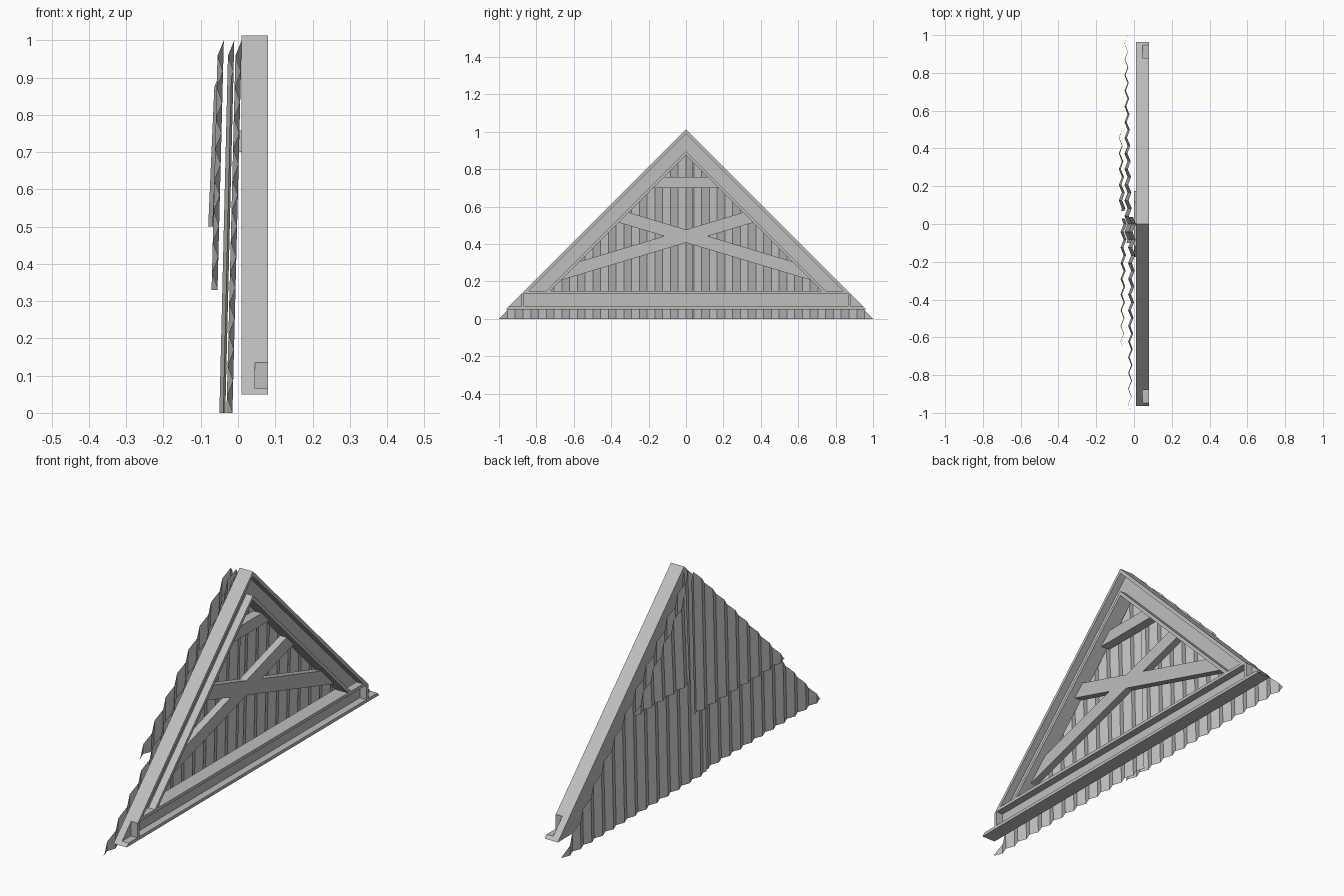
import bpy, bmesh
from math import floor

cube = bpy.data.objects.get("Cube")
if cube:
    bpy.data.objects.remove(cube, do_unlink=True)

grey = bpy.data.materials.new("plain_grey")
grey.use_nodes = True
grey.diffuse_color = (0.52, 0.52, 0.52, 1)
grey.node_tree.nodes["Principled BSDF"].inputs["Base Color"].default_value = (0.52, 0.52, 0.52, 1)

BACK, WEB, FRONT = 0.01, 0.045, 0.08   # depth of the channel section
OUT, OUT_IN, LIP, IN = 1.013, 0.99, 0.897, 0.875   # apex heights of the rafter lines
Z0, Z1, Z2, Z3 = 0.05, 0.065, 0.135, 0.15   # levels of the bottom chord


def finish(name, bm):
    mesh = bpy.data.meshes.new(name)
    bm.to_mesh(mesh)
    bm.free()
    mesh.materials.append(grey)
    obj = bpy.data.objects.new(name, mesh)
    bpy.context.collection.objects.link(obj)
    return obj


def prism(name, outline, x0, x1):
    """Extrude a (y, z) outline from x0 to x1."""
    bm = bmesh.new()
    face = bm.faces.new([bm.verts.new((x0, y, z)) for y, z in outline])
    ext = bmesh.ops.extrude_face_region(bm, geom=[face])
    moved = [g for g in ext["geom"] if isinstance(g, bmesh.types.BMVert)]
    bmesh.ops.translate(bm, verts=moved, vec=(x1 - x0, 0, 0))
    bmesh.ops.recalc_face_normals(bm, faces=bm.faces)
    return finish(name, bm)


def chevron(name, top, under, foot, x0, x1):
    """Pair of 45 degree rafters meeting at the ridge."""
    prism(name, [(0, top), (top - foot, foot), (under - foot, foot),
                 (0, under), (foot - under, foot), (foot - top, foot)], x0, x1)


def bar(name, low, high, slope, x0, x1):
    """Board that runs between the two rafters and is trimmed by them."""
    right = [((IN - c) / (1 + slope), c) for c in (low, high)]
    left = [((c - IN) / (1 - slope), c) for c in (high, low)]
    prism(name, [(y, c + slope * y) for y, c in right + left], x0, x1)


# Rafter channel: web and two flanges
chevron("rafter_web", OUT, IN, Z3, BACK, WEB)
chevron("rafter_outer_flange", OUT, OUT_IN, Z2, WEB, FRONT)
chevron("rafter_inner_flange", LIP, IN, Z3, WEB, FRONT)

# Bottom chord channel
def chord(name, low, high, apex, x0, x1):
    prism(name, [(low - apex, low), (apex - low, low),
                 (apex - high, high), (high - apex, high)], x0, x1)


chord("chord_web", Z0, Z3, OUT, BACK, WEB)
chord("chord_lower_flange", Z0, Z1, OUT, WEB, FRONT)
chord("chord_upper_flange", Z2, Z3, OUT_IN, WEB, FRONT)
for side, s in (("left", 1), ("right", -1)):
    prism("chord_cap_" + side, [(s * 0.865, Z1), (s * 0.88, Z1),
                                (s * 0.88, Z2), (s * 0.865, Z2)], WEB, FRONT)

# Braces
bar("brace_rising", 0.407, 0.477, 0.3, BACK, WEB)
bar("brace_falling", 0.407, 0.477, -0.3, BACK, WEB)
bar("collar_tie", 0.70, 0.758, 0, 0, WEB)


# Folded roofing sheets, trimmed to the gable line
def sheet(name, y0, y1, foot, x_foot, x_top, period=0.083, depth=0.008):
    half = period / 2
    y0, y1 = max(y0, foot - 1), min(y1, 1 - foot)
    ys = {y0, y1} | {k * half for k in range(floor(y0 / half), floor(y1 / half) + 2)
                     if y0 < k * half < y1}
    bm = bmesh.new()
    columns = []
    for y in sorted(ys):
        phase = (y / period) % 1
        wave = depth * (4 * abs(phase - 0.5) - 1)
        column = []
        for z in (foot, max(1 - abs(y), foot + 0.0005)):
            t = (z - foot) / (1 - foot)
            column.append(bm.verts.new((x_foot + t * (x_top - x_foot) + wave, y, z)))
        columns.append(column)
    for a, b in zip(columns, columns[1:]):
        bm.faces.new((a[0], a[1], b[1], b[0]))
    finish(name, bm)


sheet("lower_sheet_right", -1, 0.037, 0, -0.023, 0.002)
sheet("lower_sheet_left", -0.1, 1, 0, -0.042, -0.018)
sheet("upper_sheet_right", -1, 0.03, 0.33, -0.063, -0.046)
sheet("upper_sheet_left", 0.07, 1, 0.5, -0.072, -0.05)
